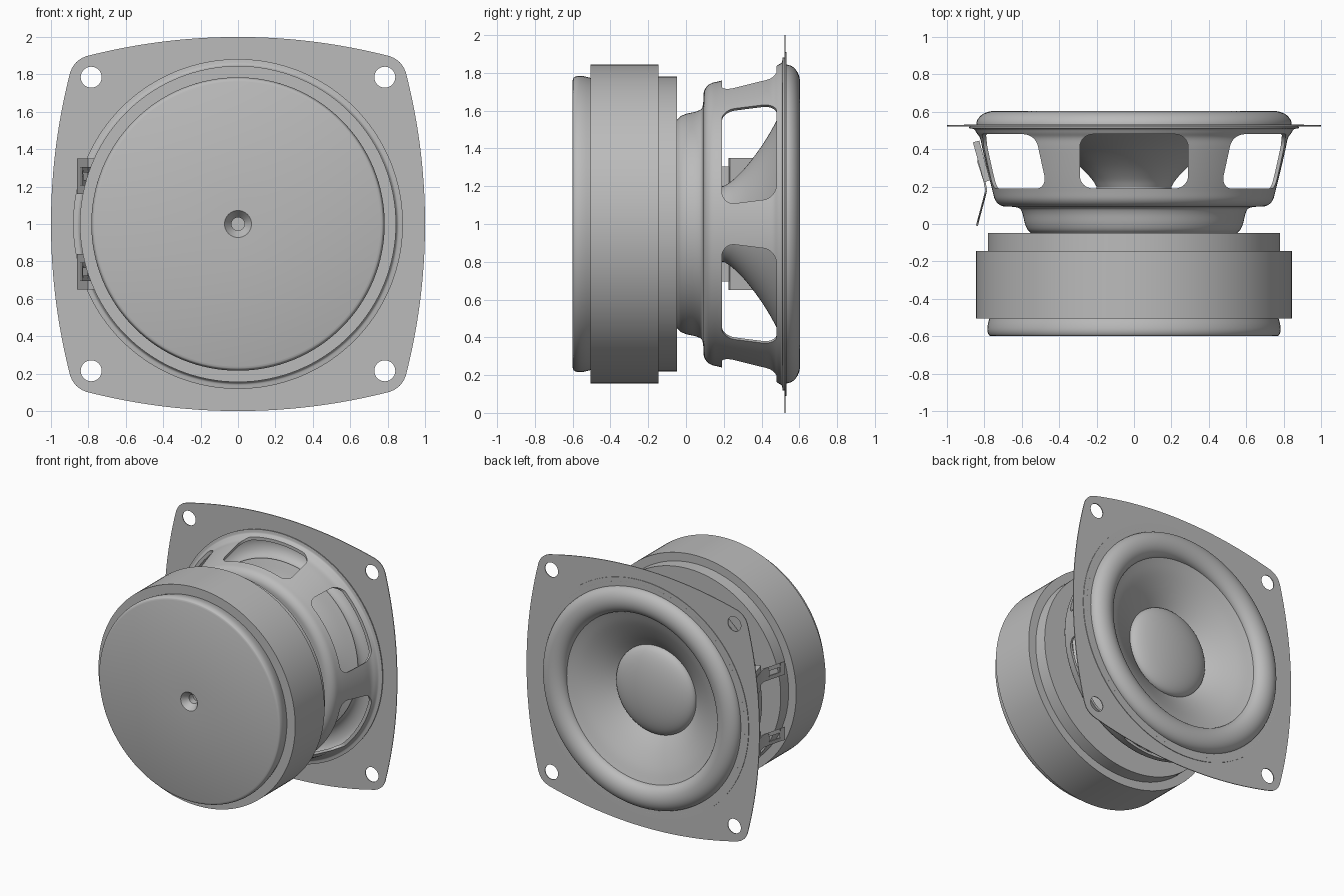
import bpy, bmesh, math
from mathutils import Vector, Matrix

if "Cube" in bpy.data.objects:
    bpy.data.objects.remove(bpy.data.objects["Cube"], do_unlink=True)

grey = bpy.data.materials.new("mid grey")
grey.use_nodes = True
grey.diffuse_color = (0.5, 0.5, 0.5, 1)
grey.node_tree.nodes["Principled BSDF"].inputs["Base Color"].default_value = grey.diffuse_color

CENTRE = 1.0     # height of the speaker axis
SEGMENTS = 128


def activate(obj):
    bpy.ops.object.select_all(action='DESELECT')
    obj.select_set(True)
    bpy.context.view_layer.objects.active = obj


def finish(obj):
    """Apply modifiers, then shade smoothly with sharp edges kept."""
    activate(obj)
    bpy.ops.object.convert(target='MESH')
    obj.data.materials.clear()
    obj.data.materials.append(grey)
    bpy.ops.object.shade_smooth_by_angle(angle=math.radians(30))


def add_object(name, bm):
    bmesh.ops.remove_doubles(bm, verts=bm.verts, dist=0.0001)
    bmesh.ops.recalc_face_normals(bm, faces=bm.faces)
    mesh = bpy.data.meshes.new(name)
    bm.to_mesh(mesh)
    bm.free()
    obj = bpy.data.objects.new(name, mesh)
    bpy.context.collection.objects.link(obj)
    return obj


def thicken(obj, amount, offset=0):
    mod = obj.modifiers.new("thickness", 'SOLIDIFY')
    mod.thickness, mod.offset = amount, offset


def rounded(points, steps=5):
    """Smooth curve through profile points."""
    pts = [Vector(p) for p in points]
    ends = [2 * pts[0] - pts[1]] + pts + [2 * pts[-1] - pts[-2]]
    out = []
    for a, b, c, d in zip(ends, ends[1:], ends[2:], ends[3:]):
        for k in range(steps):
            t = k / steps
            out.append(0.5 * (2 * b + (c - a) * t + (2 * a - 5 * b + 4 * c - d) * t ** 2
                              + (3 * b - a - 3 * c + d) * t ** 3))
    return out + [pts[-1]]


def lathe(name, profile, closed=False):
    """Spin a (radius, y) profile about the speaker axis."""
    bm = bmesh.new()
    verts = [bm.verts.new((r, y, CENTRE)) for r, y in profile]
    edges = [bm.edges.new(pair) for pair in zip(verts, verts[1:])]
    if closed:
        edges.append(bm.edges.new((verts[-1], verts[0])))
    bmesh.ops.spin(bm, geom=verts + edges, cent=(0, 0, CENTRE), axis=(0, 1, 0),
                   angle=math.tau, steps=SEGMENTS)
    return add_object(name, bm)


def arc(cx, cy, r, start, end, n):
    return [(cx + r * math.cos(start + (end - start) * i / n),
             cy + r * math.sin(start + (end - start) * i / n)) for i in range(n + 1)]


# Magnet stack, with a countersunk vent in the back cover
magnet = [
    lathe("magnet_cover", [(0, -0.5), (0.035, -0.5), (0.035, -0.55), (0.072, -0.6)]
          + rounded([(0.762, -0.6), (0.776, -0.593), (0.784, -0.57), (0.782, -0.54), (0.772, -0.5)])
          + [(0, -0.5)]),
    lathe("magnet_ring", [(0.1, -0.505), (0.845, -0.505), (0.845, -0.145), (0.1, -0.145)], True),
    lathe("top_plate", [(0.1, -0.15), (0.78, -0.15), (0.78, -0.048), (0.1, -0.048)], True),
]
for part in magnet:
    finish(part)

# Basket: a thin pressed shell with six rounded windows
basket = lathe("basket", rounded([
    (0.2, -0.045), (0.5, -0.045), (0.55, -0.035), (0.572, 0), (0.587, 0.06), (0.607, 0.092),
    (0.65, 0.102), (0.70, 0.105), (0.732, 0.13), (0.747, 0.18), (0.772, 0.28), (0.80, 0.40),
    (0.813, 0.46), (0.833, 0.492), (0.85, 0.515), (0.88, 0.522)]))
thicken(basket, 0.02)

bm = bmesh.new()
outline = []
for i, (sx, sy) in enumerate([(1, 1), (-1, 1), (-1, -1), (1, -1)]):
    outline += arc(sx * 0.22, 0.335 + sy * 0.075, 0.07, i * math.pi / 2, (i + 1) * math.pi / 2, 8)
for k in range(6):
    turn = Matrix.Rotation(k * math.pi / 3, 4, 'Y')
    face = bm.faces.new([bm.verts.new(turn @ Vector((x, y, 0.55))) for x, y in outline])
    grown = bmesh.ops.extrude_face_region(bm, geom=[face])["geom"]
    bmesh.ops.translate(bm, vec=turn @ Vector((0, 0, 0.5)),
                        verts=[g for g in grown if isinstance(g, bmesh.types.BMVert)])
bmesh.ops.translate(bm, verts=bm.verts, vec=(0, 0, CENTRE))
cutter = add_object("window_cutter", bm)
cutter.hide_render = True
cut = basket.modifiers.new("windows", 'BOOLEAN')
cut.operation, cut.solver, cut.object = 'DIFFERENCE', 'EXACT', cutter
finish(basket)
bpy.data.objects.remove(cutter, do_unlink=True)

# Mounting flange: bowed square sheet with four screw holes
sheet = bpy.data.curves.new("mounting_flange", 'CURVE')
sheet.dimensions, sheet.fill_mode, sheet.extrude = '2D', 'BOTH', 0.003


def loop(points):
    spline = sheet.splines.new('POLY')
    spline.points.add(len(points) - 1)
    for p, (x, y) in zip(spline.points, points):
        p.co = (x, y, 0, 1)
    spline.use_cyclic_u = True


bow = math.asin(0.81 / 3.25)
edge = arc(0, -2.25, 3.25, math.pi / 2 - bow, math.pi / 2 + bow, 24)
edge += arc(-0.78, 0.78, 0.12, math.pi / 2 + bow, math.pi - bow, 10)[1:-1]
border = []
for k in range(4):
    c, s = round(math.cos(k * math.pi / 2)), round(math.sin(k * math.pi / 2))
    border += [(x * c - y * s, x * s + y * c) for x, y in edge]
loop(border)
loop(arc(0, 0, 0.845, 0, math.tau, SEGMENTS)[:-1])
for sx in (1, -1):
    for sy in (1, -1):
        loop(arc(sx * 0.785, sy * 0.785, 0.056, 0, math.tau, 32)[:-1])
flange = bpy.data.objects.new("mounting_flange", sheet)
bpy.context.collection.objects.link(flange)
flange.rotation_euler = (math.pi / 2, 0, 0)
flange.location = (0, 0.525, CENTRE)
finish(flange)

# Surround: flat lip and half roll
roll = [(0.748 + 0.094 * math.cos(a), 0.53 + 0.072 * math.sin(a))
        for a in (math.pi * i / 20 for i in range(21))]
surround = lathe("surround", [(0.91, 0.53)] + roll + [(0.635, 0.52)])
thicken(surround, 0.004)

# Cone, dust cap, voice coil former and spider
cone = lathe("cone", rounded([(0.19, 0.19), (0.225, 0.245), (0.30, 0.32), (0.42, 0.41),
                              (0.55, 0.485), (0.66, 0.53)]))
thicken(cone, 0.008)
cap = lathe("dust_cap", [(0.34 * math.sin(a), 0.36 + 0.1 * math.cos(a))
                         for a in (math.pi / 2 * i / 14 for i in range(15))])
former = lathe("voice_coil_former", [(0.195, -0.1), (0.195, 0.21)])
thicken(former, 0.01)
spider = lathe("spider", [(0.195 + 0.49 * i / 60, 0.125 + 0.015 * math.sin(i * math.pi / 5))
                          for i in range(61)])
thicken(spider, 0.006)
for part in (surround, cone, cap, former, spider):
    finish(part)


# Terminals: tilted insulating block with a bent, slotted solder lug
def strip(bm, path, low, high):
    rows = [[bm.verts.new((x, y, z)) for x, y in path] for z in (low, high)]
    for i in range(len(path) - 1):
        bm.faces.new((rows[0][i], rows[0][i + 1], rows[1][i + 1], rows[1][i]))


for side, label in ((1, "upper"), (-1, "lower")):
    height = CENTRE + side * 0.255
    bm = bmesh.new()
    bmesh.ops.create_cube(bm, size=1)
    bmesh.ops.scale(bm, vec=(0.035, 0.22, 0.19), verts=bm.verts)
    bmesh.ops.rotate(bm, matrix=Matrix.Rotation(math.radians(15.5), 3, 'Z'), verts=bm.verts)
    bmesh.ops.translate(bm, vec=(-0.815, 0.335, height), verts=bm.verts)
    finish(add_object(label + "_terminal_block", bm))

    bm = bmesh.new()
    bend, slot, slot_end, tip = (-0.79, 0.18), (-0.803, 0.13), (-0.83, 0.03), (-0.84, -0.01)
    strip(bm, [(-0.835, 0.34), (-0.80, 0.23), bend, slot], height - 0.05, height + 0.05)
    for low in (-0.05, 0.02):
        strip(bm, [slot, slot_end], height + low, height + low + 0.03)
    strip(bm, [slot_end, tip], height - 0.05, height + 0.05)
    lug = add_object(label + "_solder_lug", bm)
    thicken(lug, 0.01)
    finish(lug)
